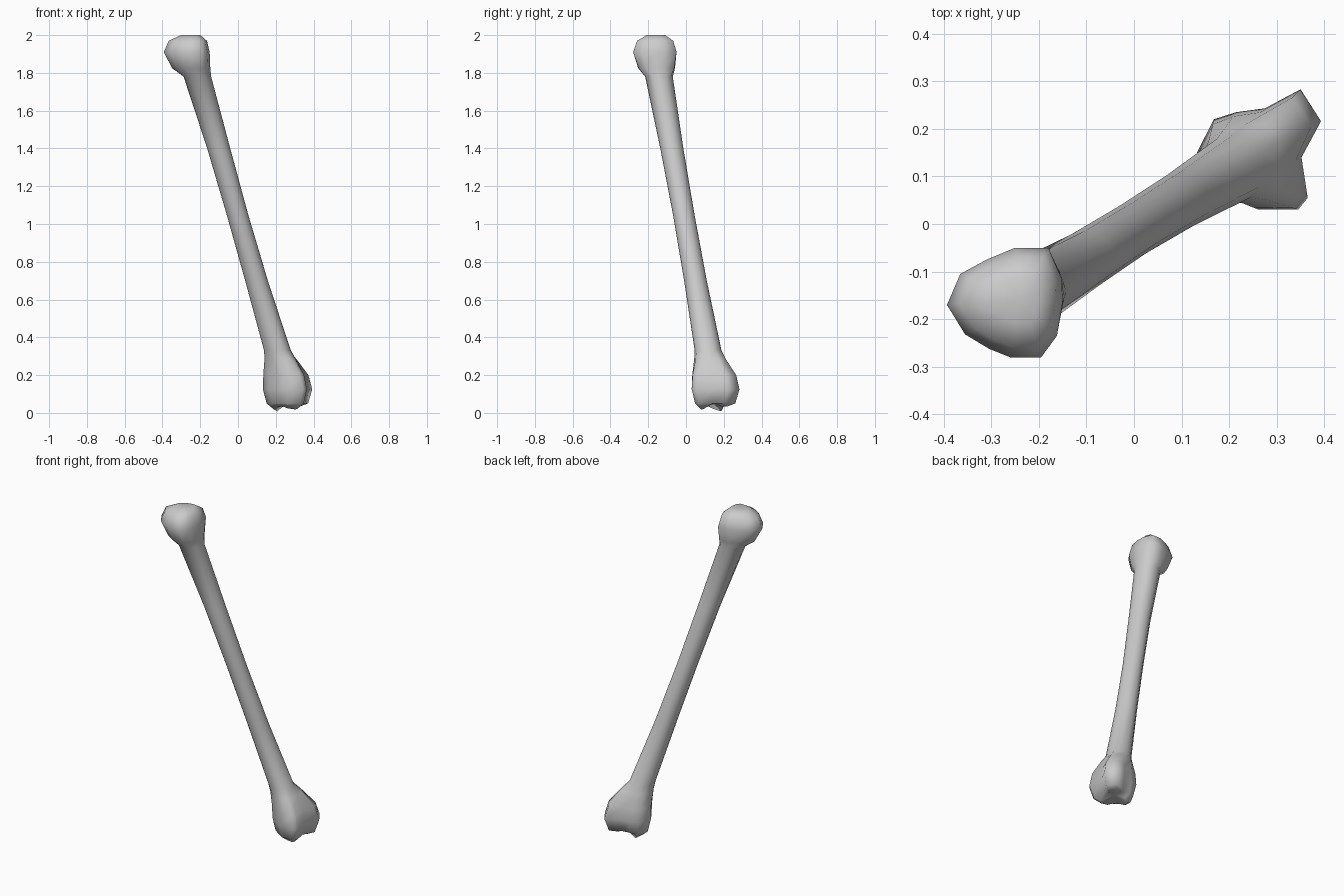
import bpy, bmesh
from math import cos, sin, tau
from mathutils import Vector

if "Cube" in bpy.data.objects:
    bpy.data.objects.remove(bpy.data.objects["Cube"])

N = 12

# Widest outlines of the two ends, counter-clockwise from +x
head = [(-.15, -.165), (-.152, -.115), (-.18, -.05), (-.25, -.05), (-.31, -.075), (-.365, -.105),
        (-.393, -.17), (-.355, -.232), (-.305, -.262), (-.26, -.28), (-.195, -.28), (-.162, -.235)]
foot = [(.352, .14), (.393, .216), (.35, .283), (.275, .243), (.215, .235), (.168, .22),
        (.132, .15), (.165, .095), (.22, .055), (.262, .03), (.345, .03), (.365, .055)]
# Underside height: three lobes with grooves between them
under = [.055, .035, .035, .055, .03, .008, .02, .035, .035, .025, .018, .022]


def circle(cx, cy, r):
    return [(cx + r * cos(tau * i / N), cy + r * sin(tau * i / N)) for i in range(N)]


def blend(a, b, w):
    return [tuple(Vector(p).lerp(Vector(q), w)) for p, q in zip(a, b)]


def at(outline, z):
    return [(x, y, z) for x, y in outline]


neck_low = circle(.217, .122, .074)
neck_high = circle(-.215, -.143, .073)
foot_mid = [(.255, .145)] * N
head_mid = [(-.235, -.155)] * N

# Rings from the lobed foot, along the shaft, to the rounded head
rings = [[(x, y, z) for (x, y), z in zip(blend(foot_mid, foot, .55), under)],
         at(blend(foot_mid, foot, .84), .05),
         at(foot, .125),
         at(blend(neck_low, foot, .82), .2),
         at(blend(neck_low, foot, .25), .285),
         at(circle(.209, .117, .071), .33),
         at(circle(.098, .05, .06), .7),
         at(circle(-.003, -.012, .057), 1.05),
         at(circle(-.102, -.075, .061), 1.4),
         at(neck_high, 1.78),
         at(blend(neck_high, head, .58), 1.825),
         at(head, 1.91),
         at(blend(head_mid, head, .83), 1.97),
         at(blend(head_mid, head, .42), 2.0)]

bm = bmesh.new()
loops = [[bm.verts.new(p) for p in ring] for ring in rings]
for a, b in zip(loops, loops[1:]):
    for i in range(N):
        j = (i + 1) % N
        bm.faces.new((a[i], a[j], b[j], b[i]))
# End caps
for loop, tip in ((loops[0], (.265, .15, .055)), (loops[-1], (-.24, -.155, 1.995))):
    v = bm.verts.new(tip)
    for i in range(N):
        bm.faces.new((loop[i], loop[(i + 1) % N], v))
bmesh.ops.recalc_face_normals(bm, faces=bm.faces[:])
mesh = bpy.data.meshes.new("long_bone")
bm.to_mesh(mesh)
bm.free()
mesh.shade_smooth()
bone = bpy.data.objects.new("long_bone", mesh)
bpy.context.collection.objects.link(bone)
